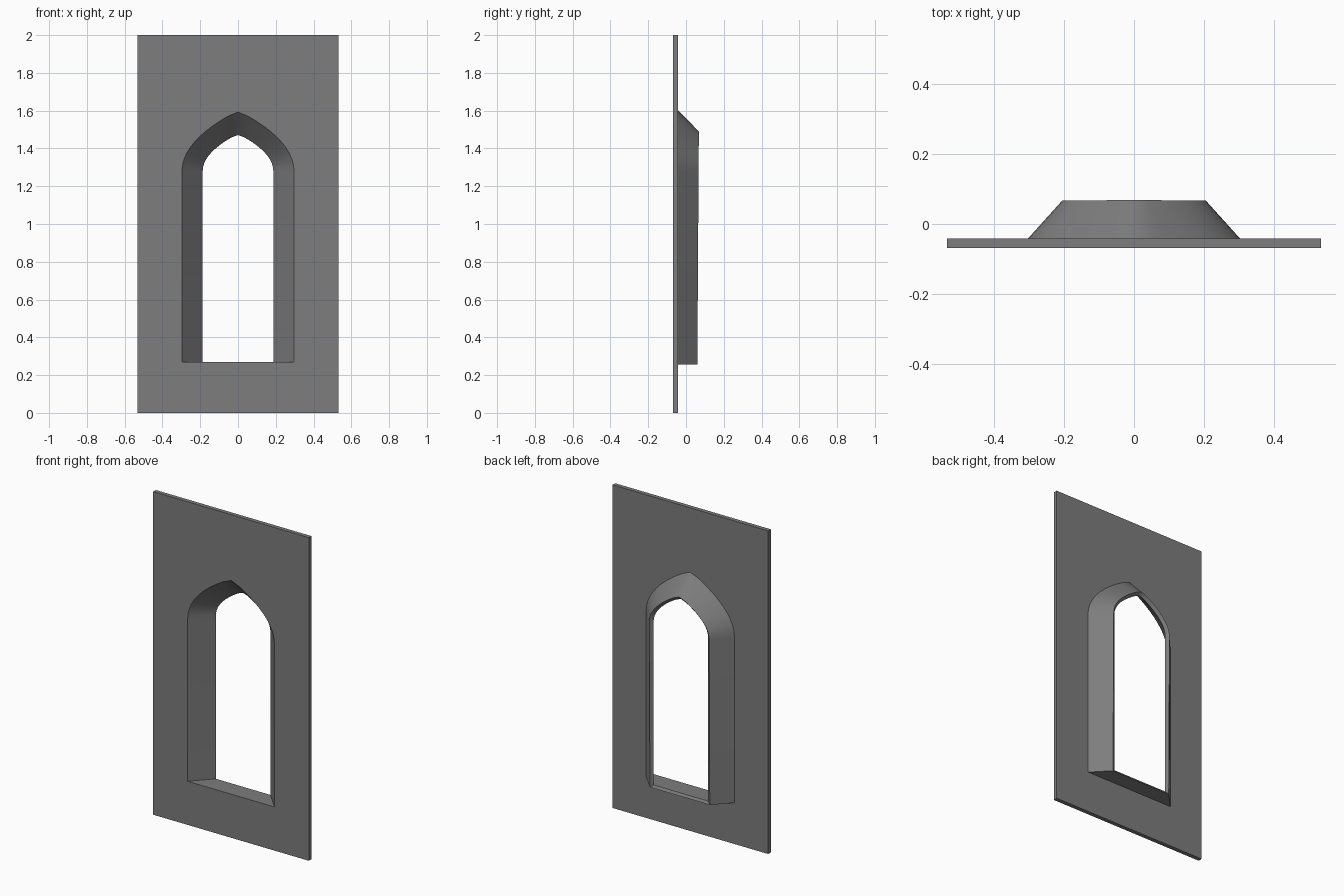
import bpy, bmesh
from mathutils import Vector
from mathutils.geometry import interpolate_bezier

if "Cube" in bpy.data.objects:
    bpy.data.objects.remove(bpy.data.objects["Cube"])

SPRING = 1.28          # height where the arch starts
STEPS = 14             # points per half arch


def arch(w, top, bottom, y, lean=0.0):
    """Closed pointed-arch outline; lean shifts y forward towards the bottom."""
    rise = top - SPRING
    half = interpolate_bezier(
        Vector((w, SPRING, 0)), Vector((w, SPRING + 0.48 * rise, 0)),
        Vector((0.36 * w, top - 0.15 * rise, 0)), Vector((0, top + 0.006, 0)), STEPS)
    # Drop the last points so the apex is slightly blunted
    pts = [(w, bottom)] + [(p.x, p.y) for p in half[:-2]] + [(0, top)]
    pts += [(-x, z) for x, z in reversed(pts[:-1])]
    return [(x, y - lean * (top - z) / (top - bottom), z) for x, z in pts]


bm = bmesh.new()


def ring(coords):
    vs = [bm.verts.new(c) for c in coords]
    n = len(vs)
    return vs, [bm.edges.new((vs[i], vs[(i + 1) % n])) for i in range(n)]


def skin(a, b):
    n = len(a)
    for i in range(n):
        j = (i + 1) % n
        bm.faces.new((a[i], a[j], b[j], b[i]))


def rect(y):
    return [(0.533, y, 0), (0.533, y, 2), (-0.533, y, 2), (-0.533, y, 0)]


# Wall panel outline, front and back
front_v, front_e = ring(rect(-0.068))
back_v, back_e = ring(rect(-0.042))

# Splayed window surround: front opening, back opening, bevelled rim, outer foot
open_v, open_e = ring(arch(0.297, 1.593, 0.27, -0.068))
inner_v, _ = ring(arch(0.187, 1.471, 0.27, 0.05))
rim_v, _ = ring(arch(0.205, 1.49, 0.255, 0.068, 0.008))
foot_v, foot_e = ring(arch(0.303, 1.602, 0.255, -0.042))

skin(front_v, back_v)
skin(open_v, inner_v)
skin(inner_v, rim_v)
skin(rim_v, foot_v)

# Panel faces with the arched hole left open
bmesh.ops.triangle_fill(bm, use_beauty=True, edges=front_e + open_e)
bmesh.ops.triangle_fill(bm, use_beauty=True, edges=back_e + foot_e)
bmesh.ops.recalc_face_normals(bm, faces=bm.faces)

mesh = bpy.data.meshes.new("arched_window_panel")
bm.to_mesh(mesh)
bm.free()
panel = bpy.data.objects.new("arched_window_panel", mesh)
bpy.context.collection.objects.link(panel)

# Dark grey stone
stone = bpy.data.materials.new("dark_stone")
stone.diffuse_color = (0.205, 0.205, 0.205, 1)
stone.use_nodes = True
stone.node_tree.nodes["Principled BSDF"].inputs["Base Color"].default_value = stone.diffuse_color
mesh.materials.append(stone)

# Smooth the arch, keep the edges sharp
bpy.context.view_layer.objects.active = panel
panel.select_set(True)
bpy.ops.object.shade_smooth_by_angle(angle=0.62)
